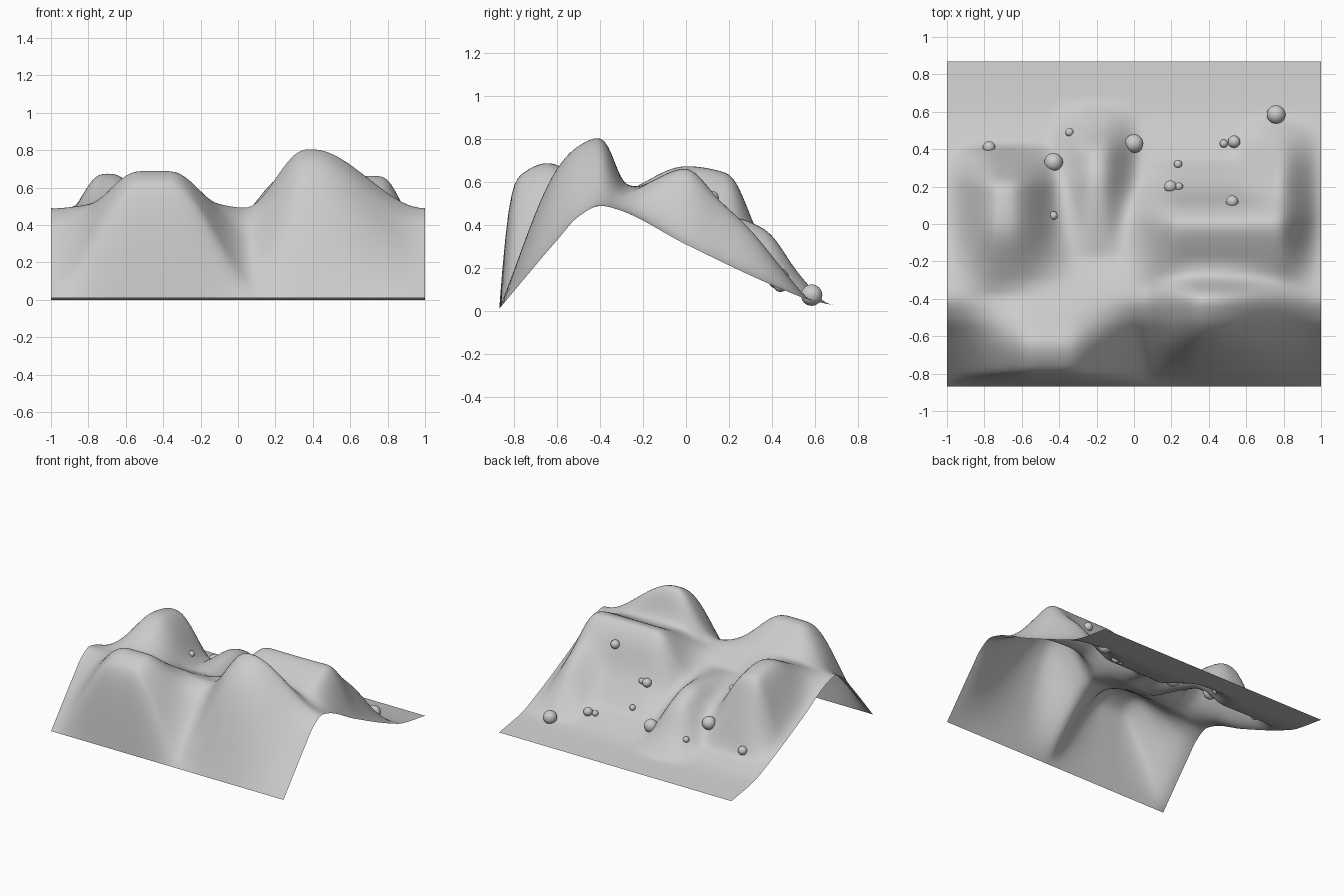
import bpy, bmesh

if "Cube" in bpy.data.objects:
    bpy.data.objects.remove(bpy.data.objects["Cube"])

def curve(pts, t):
    """Monotone smooth curve through (position, value) points."""
    if t <= pts[0][0]:
        return pts[0][1]
    if t >= pts[-1][0]:
        return pts[-1][1]
    i = max(k for k in range(len(pts) - 1) if pts[k][0] <= t)
    s = [(b[1] - a[1]) / (b[0] - a[0]) for a, b in zip(pts, pts[1:])]

    def slope(k):
        a, b = s[max(k - 1, 0)], s[min(k, len(s) - 1)]
        return 2 * a * b / (a + b) if a * b > 0 else 0
    (x0, y0), (x1, y1) = pts[i], pts[i + 1]
    h = x1 - x0
    u = (t - x0) / h
    w = 1 - u
    return (y0 * (1 + 2 * u) * w * w + h * slope(i) * u * w * w
            + y1 * u * u * (3 - 2 * u) - h * slope(i + 1) * u * u * w)

def step(a, b, t):
    u = min(max((t - a) / (b - a), 0), 1)
    return u * u * (3 - 2 * u)

# Cross-section of the plain ridge at the left and right edges (y, z)
base = [(-.87, .01), (-.6, .33), (-.5, .44), (-.4, .49), (-.32, .473),
        (0, .31), (.45, .1), (.6, .045), (.87, 0)]

# Hill spines (y, z)
bluff = [(-.87, .01), (-.84, .4), (-.8, .61), (-.64, .69), (-.45, .57), (-.29, .46)]
peak = [(-.87, .01), (-.6, .665), (-.5, .77), (-.4, .81), (-.36, .77), (-.29, .54), (-.19, .41)]
right_hill = [(-.34, .48), (-.15, .61), (0, .665), (.08, .59), (.18, .37), (.34, .15)]
shoulder = [(-.34, .48), (-.15, .61), (0, .665), (.15, .53), (.3, .39), (.45, .2), (.56, .06)]
left_hill = [(-.39, .49), (-.25, .57), (0, .675), (.2, .64), (.31, .42), (.42, .115)]
spur = [(-.2, .41), (.2, .44), (.37, .38), (.52, .18), (.65, .03)]

def hill(x, y, ground, spine, start, full, fade, end):
    """Height added by a hill that spans x from start to end."""
    if not spine[0][0] <= y <= spine[-1][0]:
        return 0
    return max(0, curve(spine, y) - ground) * step(start, full, x) * step(end, fade, x)

def height(x, y):
    g = curve(base, y)
    return (g + hill(x, y, g, bluff, -1, -.53, -.36, .1)
            + hill(x, y, g, peak, .04, .36, .4, 1)
            + hill(x, y, g, right_hill, -.1, .25, .52, .8)
            + hill(x, y, g, shoulder, .52, .8, .77, 1)
            + hill(x, y, g, left_hill, -1, -.73, -.67, -.3)
            + hill(x, y, g, spur, -.46, -.22, -.18, .04))

def add_object(name, bm):
    mesh = bpy.data.meshes.new(name)
    bm.to_mesh(mesh)
    bm.free()
    mesh.shade_smooth()
    ob = bpy.data.objects.new(name, mesh)
    bpy.context.collection.objects.link(ob)
    return ob

# Open terrain sheet, lightly relaxed
bm = bmesh.new()
bmesh.ops.create_grid(bm, x_segments=120, y_segments=120, size=1)
for v in bm.verts:
    v.co.y *= .87
    v.co.z = height(v.co.x, v.co.y)
inner = [v for v in bm.verts if not v.is_boundary]
for _ in range(8):
    bmesh.ops.smooth_vert(bm, verts=inner, factor=.5, use_axis_z=True)
add_object("terrain", bm)

# Boulders scattered on the back slope, grouped by radius (x, y)
boulders = {
    .05: [(-.43, .33), (0, .43), (.76, .585)],
    .033: [(-.775, .41), (.195, .2), (.535, .44), (.525, .12)],
    .022: [(-.345, .49), (-.43, .045), (.24, .2), (.235, .32), (.48, .43)],
}
for r, spots in boulders.items():
    for x, y in spots:
        bm = bmesh.new()
        bmesh.ops.create_icosphere(bm, subdivisions=3, radius=r)
        add_object("boulder", bm).location = (x, y, height(x, y) + r * .5)
